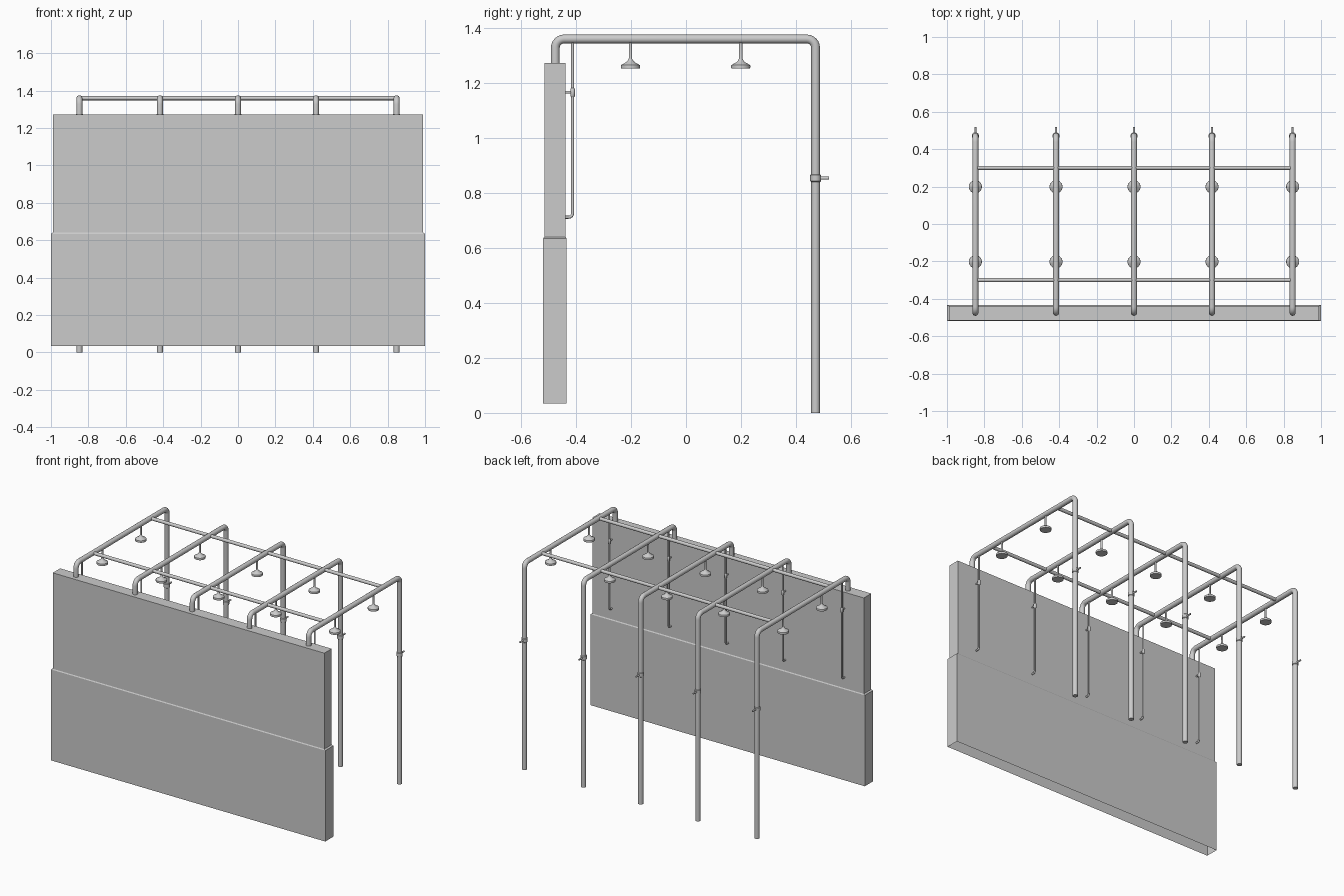
import bpy, bmesh, math
from mathutils import Vector

if "Cube" in bpy.data.objects:
    bpy.data.objects.remove(bpy.data.objects["Cube"])

XS = [-0.848, -0.417, 0.0, 0.417, 0.848]


def finish(name, bm, smooth=True):
    bmesh.ops.recalc_face_normals(bm, faces=bm.faces[:])
    me = bpy.data.meshes.new(name)
    bm.to_mesh(me)
    bm.free()
    ob = bpy.data.objects.new(name, me)
    bpy.context.collection.objects.link(ob)
    if smooth:
        bpy.ops.object.select_all(action='DESELECT')
        bpy.context.view_layer.objects.active = ob
        ob.select_set(True)
        bpy.ops.object.shade_smooth_by_angle(angle=math.radians(40))
    return ob


def round_path(pts, bend, steps=6):
    """Round the inner corners of a right-angled path."""
    pts = [Vector(p) for p in pts]
    out = [pts[0]]
    for a, p, b in zip(pts, pts[1:], pts[2:]):
        u, v = (a - p).normalized(), (b - p).normalized()
        c = p + (u + v) * bend
        for i in range(steps + 1):
            t = math.pi / 2 * i / steps
            out.append(c - v * bend * math.cos(t) - u * bend * math.sin(t))
    return out + [pts[-1]]


def sweep(name, path, radii, n=16):
    """Tube along a planar path in the YZ plane (or straight along X)."""
    bm = bmesh.new()
    path = [Vector(p) for p in path]
    if not isinstance(radii, list):
        radii = [radii] * len(path)
    rings = []
    for i, p in enumerate(path):
        d = (path[min(i + 1, len(path) - 1)] - path[max(i - 1, 0)]).normalized()
        side = Vector((0, 1, 0)) if abs(d.x) > 0.9 else Vector((1, 0, 0))
        up = d.cross(side)
        rings.append([bm.verts.new(p + radii[i] * (side * math.cos(2 * math.pi * k / n)
                      + up * math.sin(2 * math.pi * k / n))) for k in range(n)])
    for a, b in zip(rings, rings[1:]):
        for k in range(n):
            bm.faces.new((a[k], a[(k + 1) % n], b[(k + 1) % n], b[k]))
    bm.faces.new(rings[0])
    bm.faces.new(rings[-1])
    return finish(name, bm)


def repeat(ob, ys=(0,)):
    """Place linked copies of a part at every frame position."""
    for i, (x, y) in enumerate([(x, y) for x in XS for y in ys]):
        o = ob if i == 0 else ob.copy()
        if i:
            bpy.context.collection.objects.link(o)
        o.location = (x, y, 0)


# Stepped wall: open at the bottom, upper half slightly inset
bm = bmesh.new()
levels = [(1.0, -0.519, -0.434, 0.035), (1.0, -0.519, -0.434, 0.634),
          (0.99, -0.515, -0.438, 0.64), (0.99, -0.515, -0.438, 1.272)]
rings = [[bm.verts.new(c) for c in ((-x, y0, z), (x, y0, z), (x, y1, z), (-x, y1, z))]
         for x, y0, y1, z in levels]
for a, b in zip(rings, rings[1:]):
    for k in range(4):
        bm.faces.new((a[k], a[(k + 1) % 4], b[(k + 1) % 4], b[k]))
bm.faces.new(rings[-1])
finish("wall", bm, smooth=False)

# Main bent pipes running from the wall top to the floor
repeat(sweep("main_pipe", round_path([(0, -0.475, 1.26), (0, -0.475, 1.359),
                                      (0, 0.471, 1.359), (0, 0.471, 0)], 0.032), 0.016))

# Long cross rails
for y in (-0.3, 0.3):
    sweep("cross_rail", [(XS[0], y, 1.359), (XS[-1], y, 1.359)], 0.011)

# Shower heads on drop stems
profile = [(1.352, 0.006), (1.288, 0.006), (1.282, 0.009), (1.275, 0.015),
           (1.264, 0.034), (1.260, 0.035), (1.251, 0.034)]
repeat(sweep("shower_head", [(0, 0, z) for z, _ in profile], [r for _, r in profile], 24),
       (-0.202, 0.199))

# Post valves: collar and lever
collar = [(0.839, 0.016), (0.842, 0.0195), (0.864, 0.0195), (0.867, 0.016)]
repeat(sweep("post_valve_collar", [(0, 0.471, z) for z, _ in collar], [r for _, r in collar]))
repeat(sweep("post_valve_lever", [(0, 0.471, 0.853), (0, 0.519, 0.853)], 0.0055, 10))

# Thin supply pipes by the wall, ending in a hooked spout
repeat(sweep("supply_pipe", round_path([(0, -0.412, 1.352), (0, -0.412, 0.711),
                                        (0, -0.441, 0.711)], 0.015), 0.0055, 12))

# Small supply taps with a lever towards the wall
tap = [(1.148, 0.006), (1.151, 0.0085), (1.177, 0.0085), (1.180, 0.006)]
repeat(sweep("supply_tap", [(0, -0.412, z) for z, _ in tap], [r for _, r in tap], 12))
repeat(sweep("supply_tap_lever", [(0, -0.412, 1.165), (0, -0.439, 1.165)], 0.005, 10))
